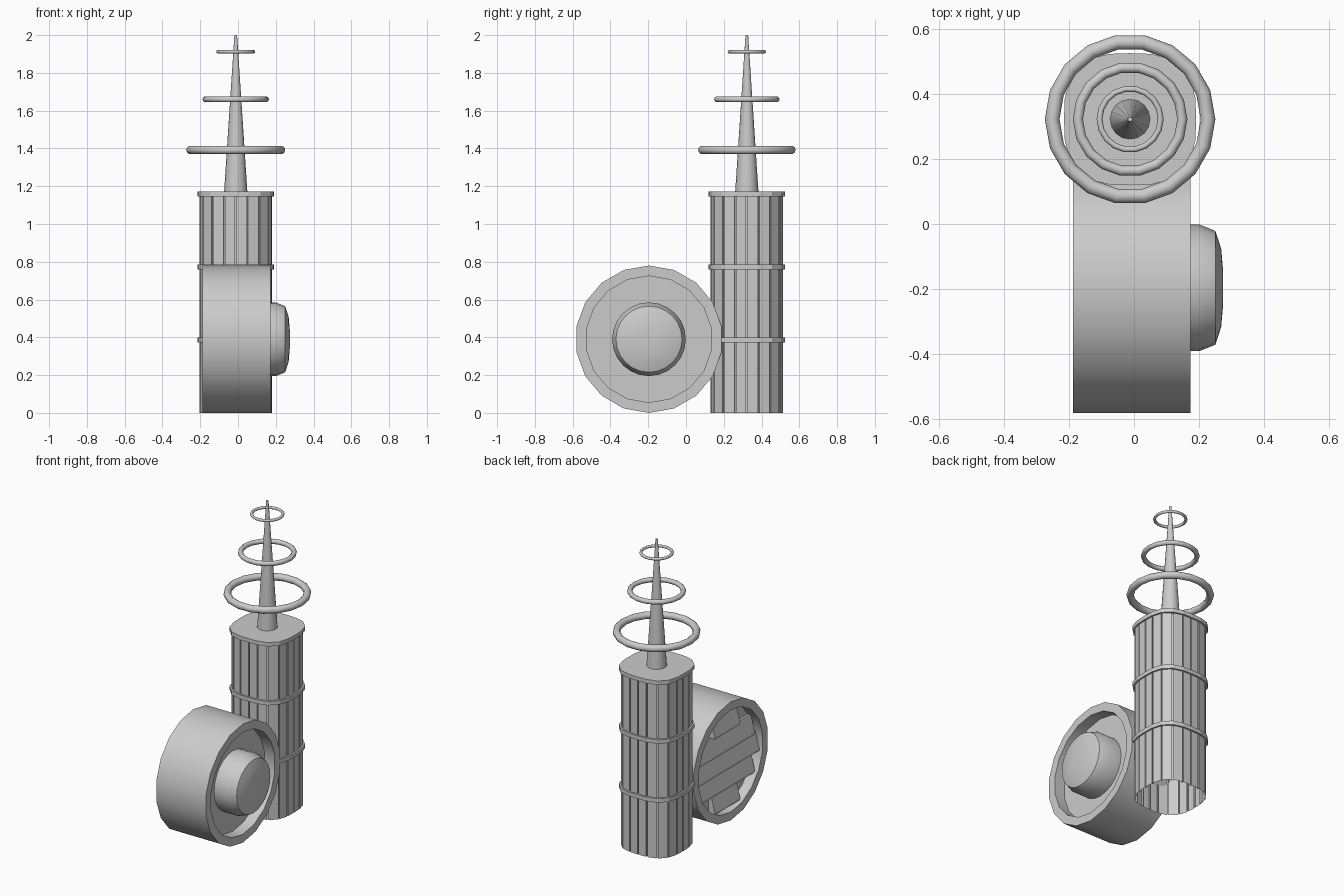
import bpy, bmesh
from math import sin, cos, pi, radians, sqrt
from mathutils import Matrix

if "Cube" in bpy.data.objects:
    bpy.data.objects.remove(bpy.data.objects["Cube"])

DRUM_Y, DRUM_Z = -0.196, 0.39
COL_X, COL_Y = -0.012, 0.322


def finish(name, bm, smooth=None, loc=(0, 0, 0)):
    bmesh.ops.remove_doubles(bm, verts=bm.verts, dist=1e-5)
    bmesh.ops.recalc_face_normals(bm, faces=bm.faces)
    me = bpy.data.meshes.new(name)
    bm.to_mesh(me)
    bm.free()
    ob = bpy.data.objects.new(name, me)
    ob.location = loc
    bpy.context.collection.objects.link(ob)
    if smooth:
        bpy.ops.object.select_all(action='DESELECT')
        ob.select_set(True)
        bpy.context.view_layer.objects.active = ob
        bpy.ops.object.shade_smooth_by_angle(angle=radians(smooth))
    return ob


def skin(bm, rings, closed=False):
    """Join equal-length loops of points with quads."""
    vs = [[bm.verts.new(p) for p in r] for r in rings]
    n = len(vs[0])
    pairs = list(zip(vs, vs[1:])) + ([(vs[-1], vs[0])] if closed else [])
    for a, b in pairs:
        for i in range(n):
            j = (i + 1) % n
            bm.faces.new((a[i], a[j], b[j], b[i]))
    return vs


def lathe_x(name, profile, sides, cap_start=True, cap_end=True):
    """Turn (x, radius) points about the drum axis."""
    bm = bmesh.new()
    rings = [[(x, r * sin(2 * pi * i / sides), r * cos(2 * pi * i / sides))
              for i in range(sides)] for x, r in profile]
    vs = skin(bm, rings)
    if cap_start:
        bm.faces.new(vs[0])
    if cap_end:
        bm.faces.new(vs[-1])
    return finish(name, bm, 35, (0, DRUM_Y, DRUM_Z))


# Drum housing with a recess on each side
lathe_x("drum_housing", [(-0.12, 0.335), (-0.188, 0.335), (-0.188, 0.39),
                         (0.173, 0.39), (0.173, 0.335), (0.10, 0.335)], 18)

# Domed hub on the right side
lathe_x("hub", [(0.095, 0.195), (0.20, 0.195), (0.25, 0.175),
                (0.268, 0.12), (0.274, 0.05)], 24)

# Louvre slats in the left recess
bm = bmesh.new()
count, pitch = 5, 0.124
for k in range(count):
    zc = (k - (count - 1) / 2) * pitch
    lo, hi = zc - pitch / 2, zc + pitch / 2
    half = sqrt(0.33 ** 2 - max(abs(lo), abs(hi)) ** 2 * 0.98) + 0.01
    section = [(-0.115, hi), (-0.135, hi), (-0.165, lo + 0.012),
               (-0.165, lo), (-0.115, lo)]
    vs = skin(bm, [[(x, s * half, z) for x, z in section] for s in (-1, 1)])
    for loop in vs:
        bm.faces.new(loop)
finish("louvre_slats", bm, None, (0, DRUM_Y, DRUM_Z))


# Rounded-square outline for the column
def outline(a, half):
    r = half / (abs(cos(a)) ** 3 + abs(sin(a)) ** 3) ** (1 / 3)
    return r * cos(a), r * sin(a)


PANELS = 20
step = 2 * pi / PANELS
g = radians(1.2)

# Column of flat panels with narrow grooves, open at the bottom
pts = []
for i in range(PANELS):
    a = i * step
    pts += [outline(a - g, 0.192), outline(a - g, 0.182),
            outline(a + g, 0.182), outline(a + g, 0.192)]
bm = bmesh.new()
skin(bm, [[(x, y, z) for x, y in pts] for z in (0, 1.16)])
finish("column_panels", bm, None, (COL_X, COL_Y, 0))


# Bands round the column, and the lid
def band(name, z, lid=False):
    bm = bmesh.new()
    rings = [[(*outline(i * step, h), zz) for i in range(PANELS)]
             for h, zz in ((0.186, -0.013), (0.203, -0.013),
                           (0.203, 0.013), (0.186, 0.013))]
    vs = skin(bm, rings, not lid)
    if lid:
        bm.faces.new(vs[0])
        bm.faces.new(vs[-1])
    finish(name, bm, None, (COL_X, COL_Y, z))


band("lower_band", 0.385)
band("middle_band", 0.772)
band("column_lid", 1.159, True)

# Tapered mast
bm = bmesh.new()
bmesh.ops.create_cone(bm, cap_ends=True, segments=16, radius1=0.062,
                      radius2=0.007, depth=0.835,
                      matrix=Matrix.Translation((0, 0, 1.5825)))
finish("mast", bm, 35, (COL_X, COL_Y, 0))

# Floating rings round the mast
for name, z, outer, tube in (("large_ring", 1.392, 0.262, 0.0225),
                             ("medium_ring", 1.66, 0.176, 0.0155),
                             ("small_ring", 1.912, 0.103, 0.009)):
    bm = bmesh.new()
    n, m = 18, 10
    rings = []
    for i in range(n):
        a = 2 * pi * i / n
        ring = []
        for j in range(m):
            b = 2 * pi * j / m
            r = outer - tube + tube * cos(b)
            ring.append((r * cos(a), r * sin(a), tube * sin(b)))
        rings.append(ring)
    skin(bm, rings, True)
    finish(name, bm, 50, (COL_X, COL_Y, z))
